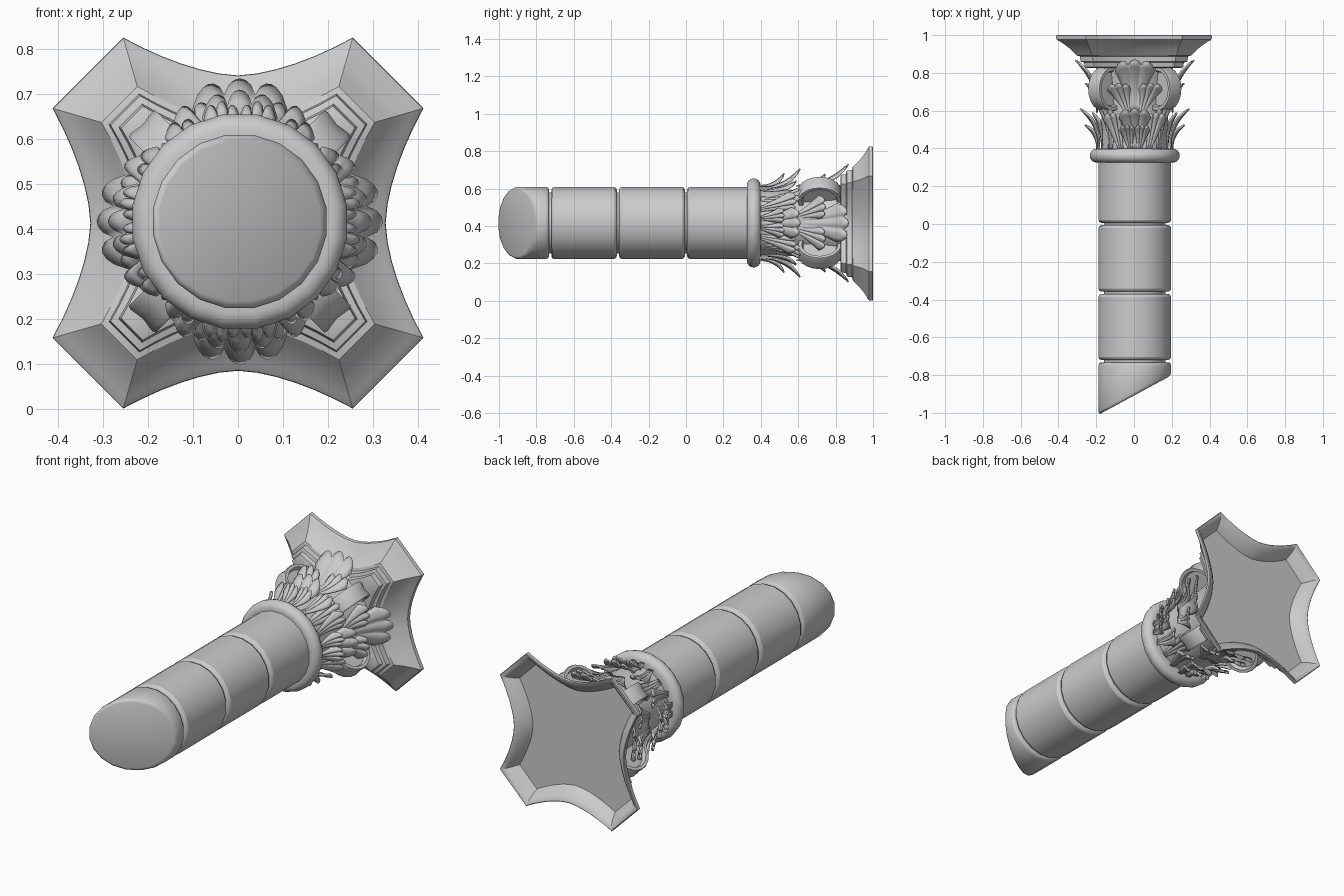
import bpy, bmesh
from math import sin, cos, pi, radians, sqrt
from mathutils import Vector

if "Cube" in bpy.data.objects:
    bpy.data.objects.remove(bpy.data.objects["Cube"])

CX, CZ = 0.004, 0.416   # column axis runs along y


def finish(name, bm, angle=35, bevel=0, thick=0):
    bmesh.ops.recalc_face_normals(bm, faces=bm.faces)
    me = bpy.data.meshes.new(name)
    bm.to_mesh(me)
    bm.free()
    me.shade_smooth()
    me.set_sharp_from_angle(angle=radians(angle))
    ob = bpy.data.objects.new(name, me)
    bpy.context.collection.objects.link(ob)
    if thick:
        m = ob.modifiers.new("thickness", 'SOLIDIFY')
        m.thickness, m.offset = thick, 0
    if bevel:
        m = ob.modifiers.new("bevel", 'BEVEL')
        m.width, m.segments, m.limit_method = bevel, 2, 'ANGLE'
        m.angle_limit = radians(35)
    return ob


def loft(rings):
    """Skin a list of closed rings of points and cap both ends."""
    bm = bmesh.new()
    vs = [[bm.verts.new(p) for p in r] for r in rings]
    n = len(vs[0])
    for a, b in zip(vs, vs[1:]):
        for i in range(n):
            j = (i + 1) % n
            bm.faces.new((a[i], a[j], b[j], b[i]))
    bm.faces.new(vs[0])
    bm.faces.new(vs[-1])
    return bm


def lathe(profile, n=20):
    return loft([[(CX + r * cos(2 * pi * (i + .5) / n), y, CZ + r * sin(2 * pi * (i + .5) / n))
                  for i in range(n)] for r, y in profile])


def place(ang, r, t, y):
    """Radial distance r, tangential offset t, position y along the column."""
    return Vector((CX + r * cos(ang) - t * sin(ang), y, CZ + r * sin(ang) + t * cos(ang)))


# shaft drums, with a thinner core showing in the joints
for i, (a, b) in enumerate([(-0.72, -0.37), (-0.358, -0.006), (0.006, 0.35)]):
    finish(f"shaft_drum_{i + 1}", lathe([(0.195, a), (0.195, b)]), bevel=0.016)
finish("shaft_core", lathe([(0.165, -0.76), (0.165, 0.40)]))

# broken end drum, cut at a slant
bm = lathe([(0.195, -1.2), (0.195, -0.732)])
bmesh.ops.bisect_plane(bm, geom=bm.verts[:] + bm.edges[:] + bm.faces[:], dist=1e-5,
                       plane_co=(-0.19, -1.011, 0), plane_no=(-0.54, 1, 0), clear_inner=True)
bmesh.ops.holes_fill(bm, edges=[e for e in bm.edges if e.is_boundary], sides=0)
finish("broken_shaft_end", bm, angle=180, bevel=0.016)

# rounded collar
prof = [(0.18, 0.325)] + [(0.205 + 0.036 * cos(a), 0.362 + 0.037 * sin(a))
                          for a in [pi * (k / 8 - .5) for k in range(9)]] + [(0.18, 0.399)]
finish("collar", lathe(prof), angle=50)

# bell of the capital
finish("capital_bell", lathe([(0.18, 0.39), (0.178, 0.55), (0.182, 0.68), (0.195, 0.78), (0.212, 0.86)], 24))


# four-pointed abacus with concave sides: t = 0 is the outer outline, 1 the inner
def star(t, y):
    lerp = lambda a, b: a + (b - a) * t
    ax, ay, mid = lerp(0.255, 0.218), lerp(0.412, 0.283), lerp(0.328, 0.205)
    pts = []
    for q in range(4):
        for k in range(13):
            u = k / 6 - 1
            f = abs(u) ** 1.65
            x, z = -u * ax, mid + (ay - mid) * f
            c, s = cos(q * pi / 2), sin(q * pi / 2)
            pts.append((x * c - z * s, y, 0.4125 + x * s + z * c))
    return pts


# stepped underside, flaring moulding, rim, then the sunken back
steps = [(1.3, 0.825), (1.18, 0.83), (1.14, 0.855), (1.0, 0.86), (0.97, 0.888), (0.84, 0.892),
         (0.74, 0.905), (0.58, 0.926), (0.38, 0.947), (0.17, 0.965), (0.06, 0.973), (0.01, 0.978),
         (0, 0.984), (0, 0.997), (0.03, 1.0), (0.1, 0.998), (0.22, 0.988), (0.38, 0.97),
         (0.52, 0.948), (0.58, 0.936)]
finish("abacus", loft([star(t, y) for t, y in steps]), angle=32)


# leaf: a ribbed fan with a three-lobed rounded tip that curls outwards
def leaf(name, ang, x0, x1, y0, y1, r0, r1, w):
    bm = bmesh.new()
    nu, nv = 18, 8
    g = []
    for j in range(nv + 1):
        v = j / nv
        row = []
        for i in range(nu + 1):
            u = 2 * i / nu - 1
            lobe = abs(cos(1.5 * pi * u))
            wid = w * (0.28 + 0.72 * v ** 1.5)
            s = v * (0.78 + 0.13 * sqrt(1 - u * u) + 0.09 * sqrt(lobe))
            r = r0 + (r1 - r0) * s ** 2.2 + 0.012 * v * (lobe - 1) - 0.010 * u * u * v
            row.append(bm.verts.new(place(ang, r, x0 + (x1 - x0) * v + wid * u, y0 + (y1 - y0) * s)))
        g.append(row)
    for j in range(nv):
        for i in range(nu):
            bm.faces.new((g[j][i], g[j][i + 1], g[j + 1][i + 1], g[j + 1][i]))
    finish(name, bm, angle=60, thick=0.008)


for q in range(4):
    a = q * pi / 2
    leaf(f"upper_leaf_{q}", a, 0, 0, 0.60, 0.868, 0.20, 0.315, 0.105)
    leaf(f"lower_leaf_{q}", a, 0, 0, 0.40, 0.61, 0.19, 0.290, 0.083)
    for s, side in ((-1, "left"), (1, "right")):
        leaf(f"upper_side_leaf_{side}_{q}", a, s * 0.035, s * 0.085, 0.59, 0.745, 0.20, 0.262, 0.062)
        leaf(f"lower_side_leaf_{side}_{q}", a, s * 0.075, s * 0.115, 0.40, 0.59, 0.175, 0.225, 0.050)
        leaf(f"lower_front_leaf_{side}_{q}", a, s * 0.025, s * 0.040, 0.40, 0.525, 0.20, 0.265, 0.040)

# corner volutes with dished sides, and the stalk leaf under each
for q in range(4):
    a = q * pi / 2 + pi / 4
    rings = [[place(a, 0.205 + 0.105 * k * cos(2 * pi * i / 20), t, 0.715 + 0.118 * k * sin(2 * pi * i / 20))
              for i in range(20)]
             for k, t in [(0.3, -0.022), (0.75, -0.022), (0.82, -0.042), (0.97, -0.042), (1, -0.034), (0.95, 0),
                          (1, 0.034), (0.97, 0.042), (0.82, 0.042), (0.75, 0.022), (0.3, 0.022)]]
    finish(f"corner_volute_{q}", loft(rings), angle=40)
    leaf(f"corner_stalk_{q}", a, 0, 0, 0.40, 0.63, 0.18, 0.25, 0.05)
